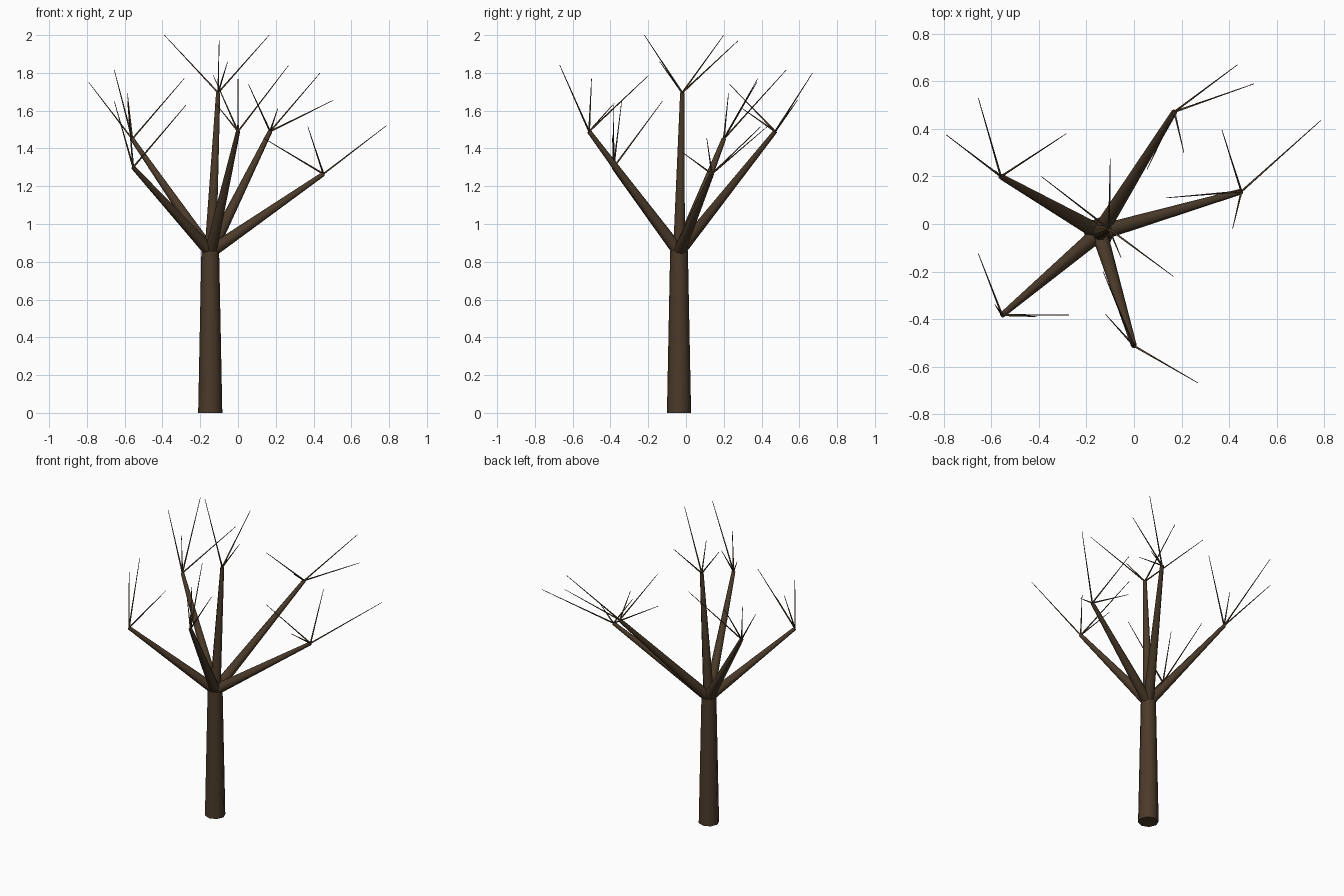
import bpy
import math
from mathutils import Vector

cube = bpy.data.objects.get("Cube")
if cube:
    bpy.data.objects.remove(cube, do_unlink=True)

# Bark material
bark = bpy.data.materials.new("dark_brown_bark")
bark.use_nodes = True
color = (0.07, 0.043, 0.023, 1)
bark.diffuse_color = color
bsdf = bark.node_tree.nodes["Principled BSDF"]
bsdf.inputs["Base Color"].default_value = color
bsdf.inputs["Roughness"].default_value = 0.9


def limb(name, start, end, r_start, r_end, sides):
    """Tapered round limb between two points."""
    start, end = Vector(start), Vector(end)
    axis = end - start
    bpy.ops.mesh.primitive_cone_add(
        vertices=sides, radius1=r_start, radius2=r_end, depth=axis.length,
        location=(start + end) / 2,
        rotation=axis.to_track_quat('Z', 'Y').to_euler())
    obj = bpy.context.object
    obj.name = name
    obj.data.materials.append(bark)
    bpy.ops.object.shade_smooth_by_angle(angle=math.radians(60))


# Trunk
fork = (-0.146, -0.037, 0.852)
limb("trunk", (-0.147, -0.037, 0), (-0.147, -0.037, 0.857), 0.064, 0.047, 8)

# Each branch: tip, then the tips of the twigs growing from it
branches = {
    "back_right": ((-0.56, 0.20, 1.45),
                   [(-0.79, 0.375, 1.75), (-0.655, 0.53, 1.815),
                    (-0.285, 0.38, 1.77), (-0.585, 0.225, 1.69)]),
    "front_right": ((-0.555, -0.383, 1.30),
                    [(-0.655, -0.125, 1.65), (-0.275, -0.383, 1.63),
                     (-0.585, -0.34, 1.655), (-0.41, -0.39, 1.47)]),
    "front": ((0, -0.513, 1.49),
              [(0.268, -0.668, 1.84), (0, -0.5, 1.77),
               (-0.13, -0.20, 1.785), (-0.12, -0.38, 1.64)]),
    "back_left": ((0.17, 0.472, 1.49),
                  [(0.435, 0.67, 1.80), (0.505, 0.59, 1.655),
                   (0.055, 0.23, 1.74), (0.21, 0.30, 1.61)]),
    "left": ((0.452, 0.137, 1.265),
             [(0.785, 0.435, 1.52), (0.37, 0.395, 1.515),
              (0.135, 0.11, 1.455), (0.415, -0.02, 1.38)]),
    "top": ((-0.105, -0.02, 1.695),
            [(0.165, -0.22, 2.0), (-0.39, 0.20, 2.0),
             (-0.10, 0.275, 1.97), (-0.055, -0.14, 1.86)]),
}

# Branches and twigs
for side, (tip, twigs) in branches.items():
    limb(f"{side}_branch", fork, tip, 0.034, 0.012, 8)
    for i, twig_tip in enumerate(twigs, 1):
        limb(f"{side}_twig_{i}", tip, twig_tip, 0.005, 0.0015, 6)
